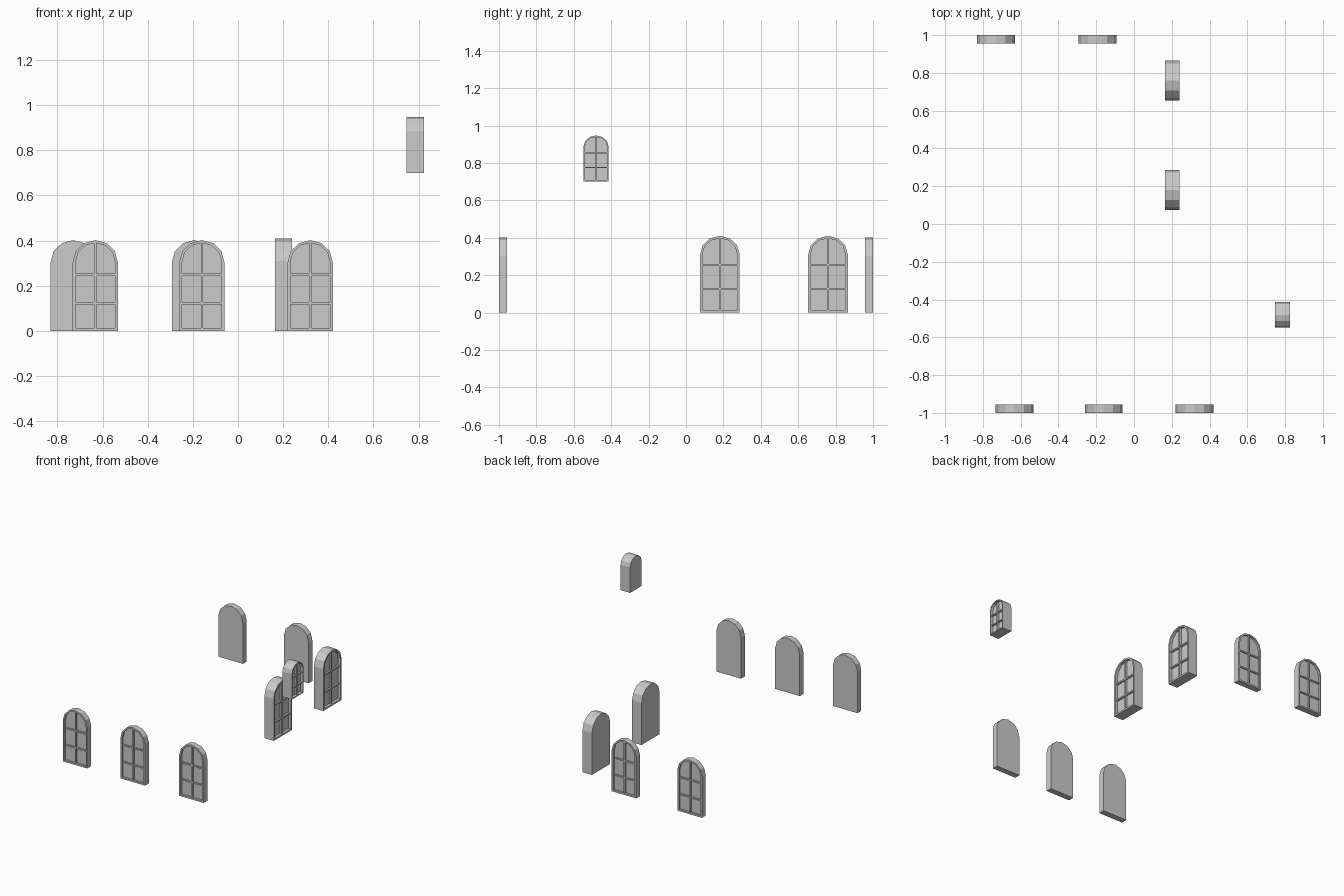
import bpy, bmesh
from math import pi, sin, cos
from mathutils import Matrix

if "Cube" in bpy.data.objects:
    bpy.data.objects.remove(bpy.data.objects["Cube"])

SEGS = 6  # flat facets in each arch


def arch(half, bottom, spring, rise, y):
    pts = [(-half, y, bottom), (half, y, bottom)]
    for i in range(SEGS + 1):
        a = pi * i / SEGS
        pts.append((half * cos(a), y, spring + rise * sin(a)))
    return pts


def bar(bm, x0, x1, y0, y1, z0, z1):
    m = Matrix.Translation(((x0 + x1) / 2, (y0 + y1) / 2, (z0 + z1) / 2)) \
        @ Matrix.Diagonal((x1 - x0, y1 - y0, z1 - z0, 1))
    bmesh.ops.create_cube(bm, size=1, matrix=m)


def window(name, loc, turn, width, height, depth, recess):
    """Arched window: face on local y = 0 looking to -y, body behind it."""
    bm = bmesh.new()
    h = width / 2
    f = width * 0.06            # frame width
    rise = height * 0.245
    spring = height - rise
    # back outline, front outline, frame opening, recessed pane
    loops = [arch(h, 0, spring, rise, depth),
             arch(h, 0, spring, rise, 0),
             arch(h - f, f, spring, rise - f, 0),
             arch(h - f, f, spring, rise - f, recess)]
    rings = [[bm.verts.new(p) for p in lp] for lp in loops]
    n = len(rings[0])
    for a, b in zip(rings, rings[1:]):
        for i in range(n):
            j = (i + 1) % n
            bm.faces.new((a[i], a[j], b[j], b[i]))
    bm.faces.new(rings[0])
    bm.faces.new(rings[-1])
    bmesh.ops.recalc_face_normals(bm, faces=bm.faces[:])
    # glazing bars
    t = width * 0.025
    front = recess * 0.3
    bar(bm, -t, t, front, recess + 0.002, f * 0.8, height - f * 0.8)
    for k in (0.305, 0.618):
        z = height * k
        bar(bm, -h + f * 0.8, h - f * 0.8, front + 0.001, recess + 0.002, z - t, z + t)
    me = bpy.data.meshes.new(name)
    bm.to_mesh(me)
    bm.free()
    ob = bpy.data.objects.new(name, me)
    ob.location = loc
    ob.rotation_euler = (0, 0, turn)
    bpy.context.collection.objects.link(ob)


# front row
for i, x in enumerate((-0.632, -0.16, 0.32)):
    window(f"front_window_{i + 1}", (x, -1, 0), 0, 0.2, 0.402, 0.044, 0.014)
# back row
for i, x in enumerate((-0.73, -0.193)):
    window(f"back_window_{i + 1}", (x, 1, 0), pi, 0.2, 0.402, 0.044, 0.014)
# side windows facing right
for i, y in enumerate((0.181, 0.759)):
    window(f"side_window_{i + 1}", (0.24, y, 0), pi / 2, 0.212, 0.41, 0.077, 0.02)
# small upper window
window("upper_window", (0.825, -0.481, 0.7), pi / 2, 0.135, 0.247, 0.078, 0.02)
